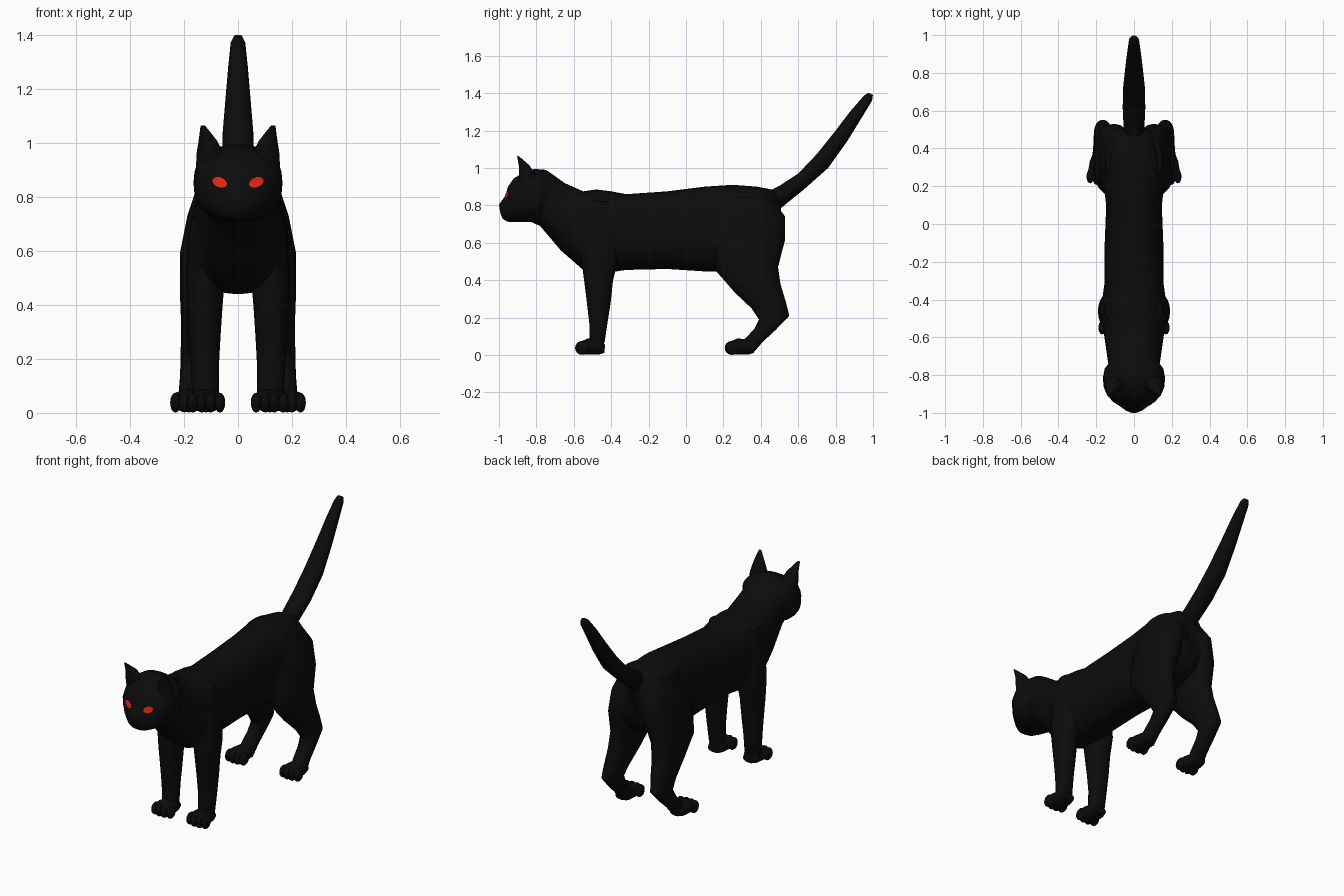
import bpy, bmesh, math
from mathutils import Vector

if "Cube" in bpy.data.objects:
    bpy.data.objects.remove(bpy.data.objects["Cube"])


def material(name, rgb):
    m = bpy.data.materials.new(name)
    m.diffuse_color = (*rgb, 1)
    m.use_nodes = True
    m.node_tree.nodes["Principled BSDF"].inputs["Base Color"].default_value = m.diffuse_color
    return m


BLACK = material("black fur", (0.0035, 0.0035, 0.0035))
RED = material("red eye", (0.75, 0.02, 0.005))


def finish(name, bm, mat):
    bmesh.ops.recalc_face_normals(bm, faces=bm.faces)
    me = bpy.data.meshes.new(name)
    bm.to_mesh(me)
    bm.free()
    me.materials.append(mat)
    ob = bpy.data.objects.new(name, me)
    bpy.context.collection.objects.link(ob)
    return ob


def loft(name, rings, x=None, side=1, segs=20, power=2.2):
    """Each ring spans side-profile points (y1, z1) to (y2, z2), with centre x and half width."""
    bm = bmesh.new()
    loops = []
    for y1, z1, y2, z2, *rest in rings:
        w = rest[-1]
        cx = rest[0] if len(rest) == 2 else (x or 0)
        a, b = Vector((0, y1, z1)), Vector((0, y2, z2))
        mid, half = (a + b) / 2, (a - b) / 2
        loop = []
        for i in range(segs):
            t = 2 * math.pi * i / segs
            c, s = (math.copysign(abs(f) ** (2 / power), f) for f in (math.cos(t), math.sin(t)))
            loop.append(bm.verts.new(mid + half * s + Vector((side * cx + w * c, 0, 0))))
        loops.append(loop)
    for p, q in zip(loops, loops[1:]):
        for i in range(segs):
            j = (i + 1) % segs
            bm.faces.new((p[i], p[j], q[j], q[i]))
    bm.faces.new(loops[0])
    bm.faces.new(loops[-1])
    return finish(name, bm, BLACK)


def ball(name, centre, radii):
    bm = bmesh.new()
    bmesh.ops.create_uvsphere(bm, u_segments=12, v_segments=8, radius=1)
    for v in bm.verts:
        v.co = Vector(c + r * k for c, r, k in zip(centre, radii, v.co))
    return finish(name, bm, BLACK)


# Torso from neck to rump
body = loft("cat_body", [
    (-.74, .985, -.86, .725, .125), (-.65, .92, -.78, .69, .14),
    (-.55, .875, -.67, .56, .155), (-.48, .885, -.55, .455, .17),
    (-.40, .875, -.42, .44, .17), (-.32, .86, -.32, .455, .157),
    (-.10, .875, -.10, .46, .155), (.10, .90, .10, .447, .147),
    (.25, .91, .22, .447, .165), (.38, .90, .35, .47, .165),
    (.46, .885, .46, .52, .14), (.51, .84, .505, .58, .08)], segs=28, power=2.4)

parts = []
# Head, tapering to the muzzle
parts.append(loft("head", [
    (-1.0, .803, -.993, .76, .02), (-.985, .826, -.98, .728, .05),
    (-.966, .85, -.955, .713, .08), (-.952, .90, -.925, .71, .112),
    (-.92, .945, -.89, .71, .143), (-.87, .975, -.86, .71, .16),
    (-.81, .995, -.82, .71, .165), (-.75, .99, -.78, .72, .155),
    (-.69, .94, -.73, .77, .11)], segs=28, power=2.4))

# Tail
parts.append(loft("tail", [
    (.43, .87, .46, .74, .05), (.50, .905, .525, .80, .055),
    (.60, .97, .63, .885, .06), (.70, 1.075, .76, 1.0, .057),
    (.80, 1.20, .86, 1.14, .046), (.88, 1.305, .94, 1.27, .036),
    (.95, 1.385, .995, 1.36, .027), (.975, 1.402, .999, 1.39, .016)], segs=16, power=2))


def paw(name, x, y, w, side):
    """Paw with its heel end at y + 0.16 and its toes at y."""
    parts.append(loft(name, [
        (y + .165, .055, y + .16, .012, w * .55), (y + .13, .085, y + .13, .002, w * .75),
        (y + .07, .088, y + .07, .002, w * .9), (y + .03, .07, y + .03, .006, w * .85)],
        x=x, side=side, segs=16))
    for k in (-1.5, -.5, .5, 1.5):
        parts.append(ball(name + "_toe", (side * x + k * w * .48, y + .036 + .008 * abs(k), .038),
                          (w * .29, .036, .037)))


for side, tag in ((-1, "left"), (1, "right")):
    # Ears
    parts.append(loft(tag + "_ear", [
        (-.875, .86, -.78, .86, .11, .047), (-.893, .955, -.805, .965, .103, .051),
        (-.893, 1.005, -.838, 1.015, .112, .034), (-.903, 1.066, -.892, 1.062, .13, .009)],
        side=side, segs=12, power=2))
    # Muzzle cheek
    parts.append(ball(tag + "_whisker_pad", (side * .026, -.968, .767), (.03, .025, .024)))
    # Front leg
    parts.append(loft(tag + "_front_leg", [
        (-.51, .82, -.41, .82, .11, .04), (-.56, .67, -.37, .67, .115, .068),
        (-.558, .50, -.365, .50, .12, .071), (-.545, .40, -.39, .40, .122, .065),
        (-.53, .28, -.403, .28, .123, .058), (-.517, .17, -.42, .17, .123, .052),
        (-.515, .08, -.435, .07, .12, .05), (-.50, .025, -.45, .02, .118, .045)], side=side))
    paw(tag + "_front_paw", .118, -.597, .07, side)
    # Hind leg: thigh, hock and lower leg
    parts.append(loft(tag + "_hind_leg", [
        (.24, .84, .45, .85, .09, .06), (.18, .72, .53, .74, .10, .088),
        (.15, .58, .528, .61, .12, .095), (.16, .45, .492, .47, .137, .079),
        (.26, .335, .505, .38, .147, .065), (.35, .25, .535, .28, .157, .055),
        (.39, .19, .552, .21, .165, .048), (.365, .14, .48, .135, .17, .045),
        (.31, .08, .41, .07, .175, .045), (.29, .03, .36, .012, .18, .045)], side=side))
    paw(tag + "_hind_paw", .183, .203, .068, side)

# Fuse the parts into one skin
bpy.context.view_layer.objects.active = body
for part in parts:
    mod = body.modifiers.new("fuse", 'BOOLEAN')
    mod.operation, mod.solver, mod.object = 'UNION', 'EXACT', part
    bpy.ops.object.modifier_apply(modifier=mod.name)
    bpy.data.objects.remove(part)
body.data.update()
bpy.context.view_layer.update()

# Eyes: thin slanted plates laid on the face
for side, tag in ((-1, "left"), (1, "right")):
    bm = bmesh.new()
    bmesh.ops.create_circle(bm, cap_ends=True, cap_tris=True, segments=14, radius=1)
    for v in bm.verts:
        x = side * (.068 + .027 * v.co.x)
        z = .855 + .019 * v.co.y + .006 * v.co.x
        hit, loc, _, _ = body.ray_cast(Vector((x, -2, z)), Vector((0, 1, 0)))
        v.co = Vector((x, (loc.y if hit else -.94) - .005, z))
    bmesh.ops.recalc_face_normals(bm, faces=bm.faces)
    if sum(f.normal.y for f in bm.faces) > 0:
        bmesh.ops.reverse_faces(bm, faces=bm.faces)
    me = bpy.data.meshes.new(tag + "_eye")
    bm.to_mesh(me)
    bm.free()
    me.materials.append(RED)
    eye = bpy.data.objects.new(tag + "_eye", me)
    bpy.context.collection.objects.link(eye)
    eye.select_set(True)

body.select_set(True)
bpy.ops.object.shade_smooth_by_angle(angle=math.radians(50))
